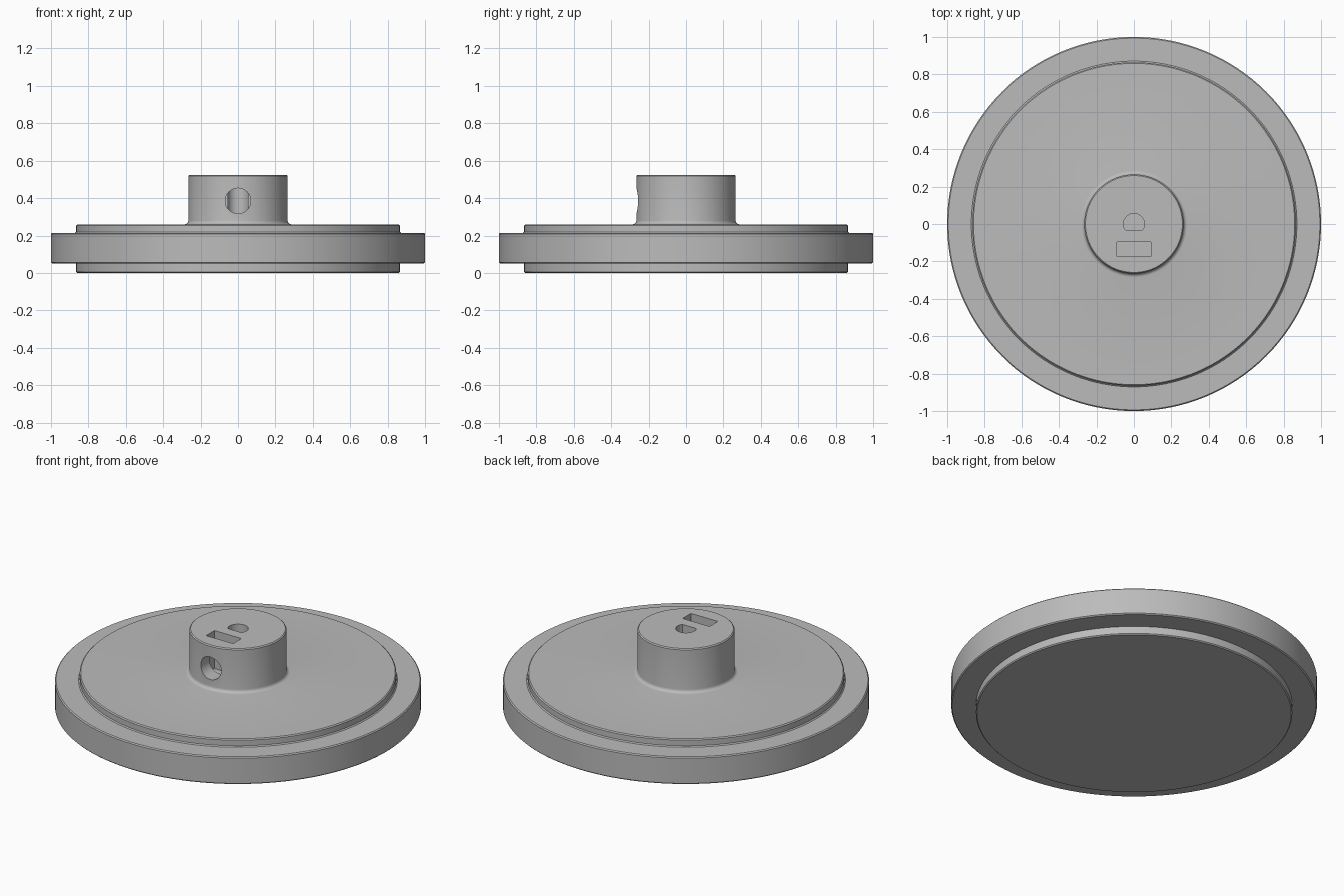
import bpy, bmesh, math

cube = bpy.data.objects.get("Cube")
if cube:
    bpy.data.objects.remove(cube, do_unlink=True)

grey = bpy.data.materials.new("plain grey")
grey.use_nodes = True
colour = (0.5, 0.5, 0.5, 1)
grey.diffuse_color = colour
grey.node_tree.nodes["Principled BSDF"].inputs["Base Color"].default_value = colour

SEGMENTS = 128


def make_object(name, bm):
    bmesh.ops.recalc_face_normals(bm, faces=bm.faces)
    mesh = bpy.data.meshes.new(name)
    bm.to_mesh(mesh)
    bm.free()
    obj = bpy.data.objects.new(name, mesh)
    bpy.context.collection.objects.link(obj)
    mesh.materials.append(grey)
    return obj


def lathe(name, profile):
    """Spin an (r, z) profile, which starts and ends on the axis."""
    bm = bmesh.new()
    verts = [bm.verts.new((r, 0, z)) for r, z in profile]
    edges = [bm.edges.new(pair) for pair in zip(verts, verts[1:])]
    bmesh.ops.spin(bm, geom=verts + edges, cent=(0, 0, 0), axis=(0, 0, 1),
                   angle=math.tau, steps=SEGMENTS, use_merge=True)
    bmesh.ops.remove_doubles(bm, verts=bm.verts, dist=0.0001)
    return make_object(name, bm)


def prism(name, outline, low, high):
    """Extrude an (x, y) outline upwards from low to high."""
    bm = bmesh.new()
    face = bm.faces.new([bm.verts.new((x, y, low)) for x, y in outline])
    top = bmesh.ops.extrude_face_region(bm, geom=[face])["geom"]
    bmesh.ops.translate(bm, vec=(0, 0, high - low),
                        verts=[v for v in top if isinstance(v, bmesh.types.BMVert)])
    return make_object(name, bm)


def arc(radius, start, end, steps):
    return [(radius * math.cos(start + (end - start) * i / steps),
             radius * math.sin(start + (end - start) * i / steps))
            for i in range(steps + 1)]


# Stepped wheel with rounded rims and a filleted hub
c = 0.006
f = 0.02
hub_r, disc_r, rim_r = 0.265, 0.865, 1.0
rim_low, rim_high, disc_top, hub_top = 0.05, 0.214, 0.26, 0.524
fillet = [(hub_r + f - x, disc_top + f - y)
          for x, y in arc(f, math.pi / 2, 0, 5)]
profile = [(0, 0), (disc_r - c, 0), (disc_r, c), (disc_r, rim_low),
           (rim_r - c, rim_low), (rim_r, rim_low + c),
           (rim_r, rim_high - c), (rim_r - c, rim_high),
           (disc_r + c, rim_high), (disc_r, rim_high + c),
           (disc_r, disc_top - c), (disc_r - c, disc_top)]
profile += fillet
profile += [(hub_r, hub_top - c), (hub_r - c, hub_top), (0, hub_top)]
wheel = lathe("wheel_with_hub", profile)

# D-shaped shaft bore
flat = math.asin(0.032 / 0.056)
bore = prism("shaft_bore_cutter",
             arc(0.056, -flat, math.pi + flat, 40), 0.265, 0.6)

# Rectangular nut pocket
pocket = prism("nut_pocket_cutter",
               [(-0.09, -0.175), (0.09, -0.175), (0.09, -0.096), (-0.09, -0.096)],
               0.295, 0.6)

# Round screw hole from the front of the hub to the bore
screw = prism("screw_hole_cutter", arc(0.068, 0, math.tau * 47 / 48, 47), 0.02, 0.4)
screw.rotation_euler.x = math.pi / 2
screw.location.z = 0.385

for cutter in (bore, pocket, screw):
    cutter.hide_render = True
    cutter.hide_set(True)
    mod = wheel.modifiers.new(cutter.name, 'BOOLEAN')
    mod.operation = 'DIFFERENCE'
    mod.solver = 'EXACT'
    mod.object = cutter

# Apply the cuts, then smooth the round surfaces
bpy.context.view_layer.update()
bpy.ops.object.select_all(action='DESELECT')
wheel.select_set(True)
bpy.context.view_layer.objects.active = wheel
for mod in list(wheel.modifiers):
    bpy.ops.object.modifier_apply(modifier=mod.name)
for cutter in (bore, pocket, screw):
    bpy.data.objects.remove(cutter, do_unlink=True)
bpy.ops.object.shade_smooth_by_angle(angle=math.radians(30))
